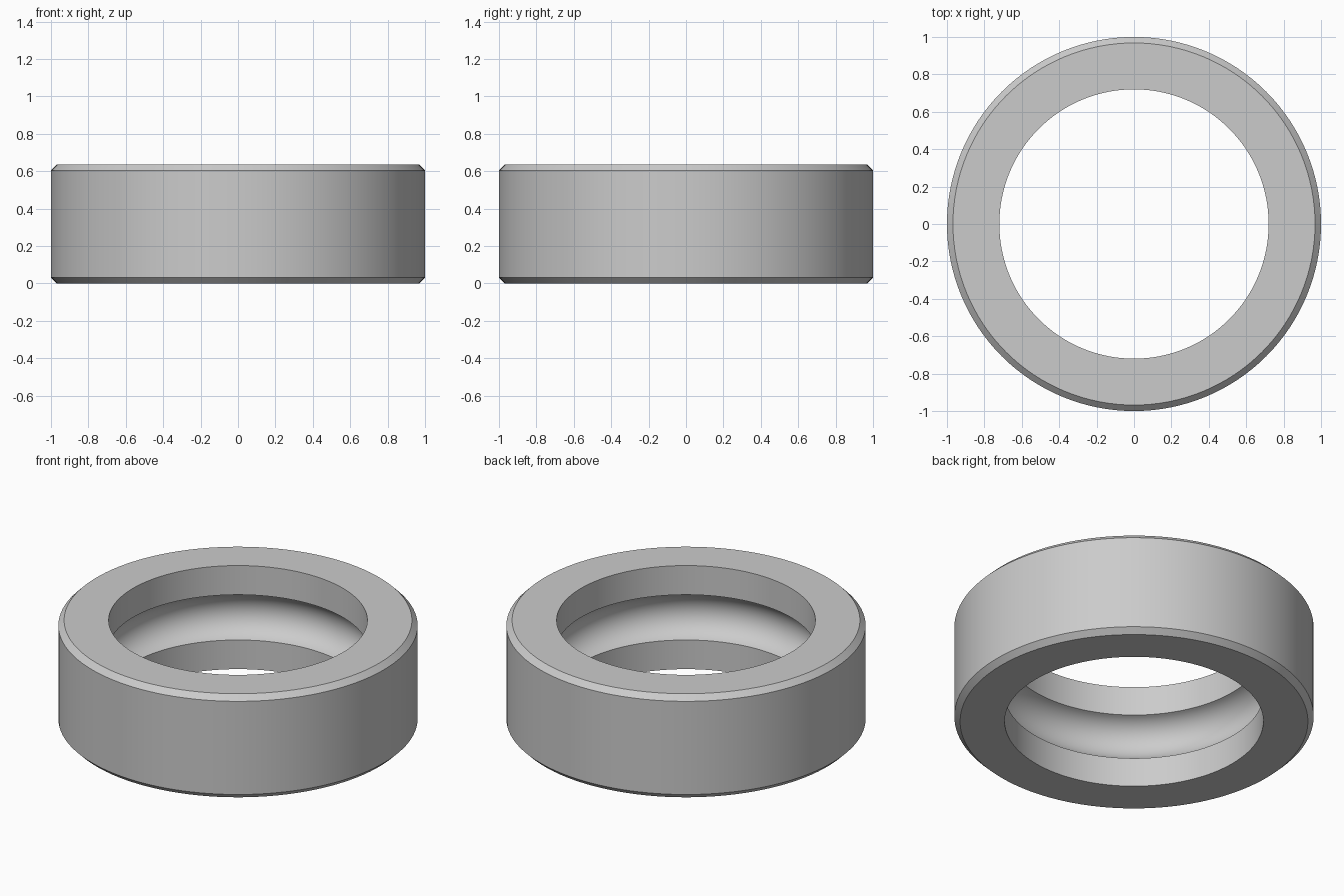
import bpy
import bmesh
import math

cube = bpy.data.objects.get("Cube")
if cube:
    bpy.data.objects.remove(cube, do_unlink=True)

# Main dimensions
OUTER, BORE, HEIGHT, CHAMFER = 1.0, 0.72, 0.636, 0.032
GROOVE_RADIUS, GROOVE_HALF_WIDTH = 0.144, 0.139
SEGMENTS, GROOVE_STEPS = 128, 24

# Steel material
steel = bpy.data.materials.new("grey_steel")
steel.use_nodes = True
color = (0.6, 0.6, 0.6, 1.0)
steel.diffuse_color = color
steel.node_tree.nodes["Principled BSDF"].inputs["Base Color"].default_value = color

# Cross-section: chamfered outside, straight bore
profile = [
    (BORE, 0),
    (OUTER - CHAMFER, 0),
    (OUTER, CHAMFER),
    (OUTER, HEIGHT - CHAMFER),
    (OUTER - CHAMFER, HEIGHT),
    (BORE, HEIGHT),
]

# Round ball groove in the bore, from its upper lip to its lower lip
lip_angle = math.asin(GROOVE_HALF_WIDTH / GROOVE_RADIUS)
groove_center = BORE - GROOVE_RADIUS * math.cos(lip_angle)
for i in range(GROOVE_STEPS + 1):
    a = lip_angle * (1 - 2 * i / GROOVE_STEPS)
    profile.append((groove_center + GROOVE_RADIUS * math.cos(a),
                    HEIGHT / 2 + GROOVE_RADIUS * math.sin(a)))

# Revolve the closed cross-section into the ring
bm = bmesh.new()
verts = [bm.verts.new((r, 0, z)) for r, z in profile]
edges = [bm.edges.new((v, verts[(i + 1) % len(verts)])) for i, v in enumerate(verts)]
bmesh.ops.spin(bm, geom=verts + edges, cent=(0, 0, 0), axis=(0, 0, 1),
               angle=2 * math.pi, steps=SEGMENTS, use_merge=True)
bmesh.ops.remove_doubles(bm, verts=bm.verts, dist=0.0001)
bmesh.ops.recalc_face_normals(bm, faces=bm.faces)

mesh = bpy.data.meshes.new("outer_ring")
bm.to_mesh(mesh)
bm.free()
mesh.materials.append(steel)
ring = bpy.data.objects.new("outer_ring", mesh)
bpy.context.collection.objects.link(ring)

# Smooth curves, crisp chamfers and lips
bpy.ops.object.select_all(action="DESELECT")
ring.select_set(True)
bpy.context.view_layer.objects.active = ring
bpy.ops.object.shade_smooth_by_angle(angle=math.radians(30))
